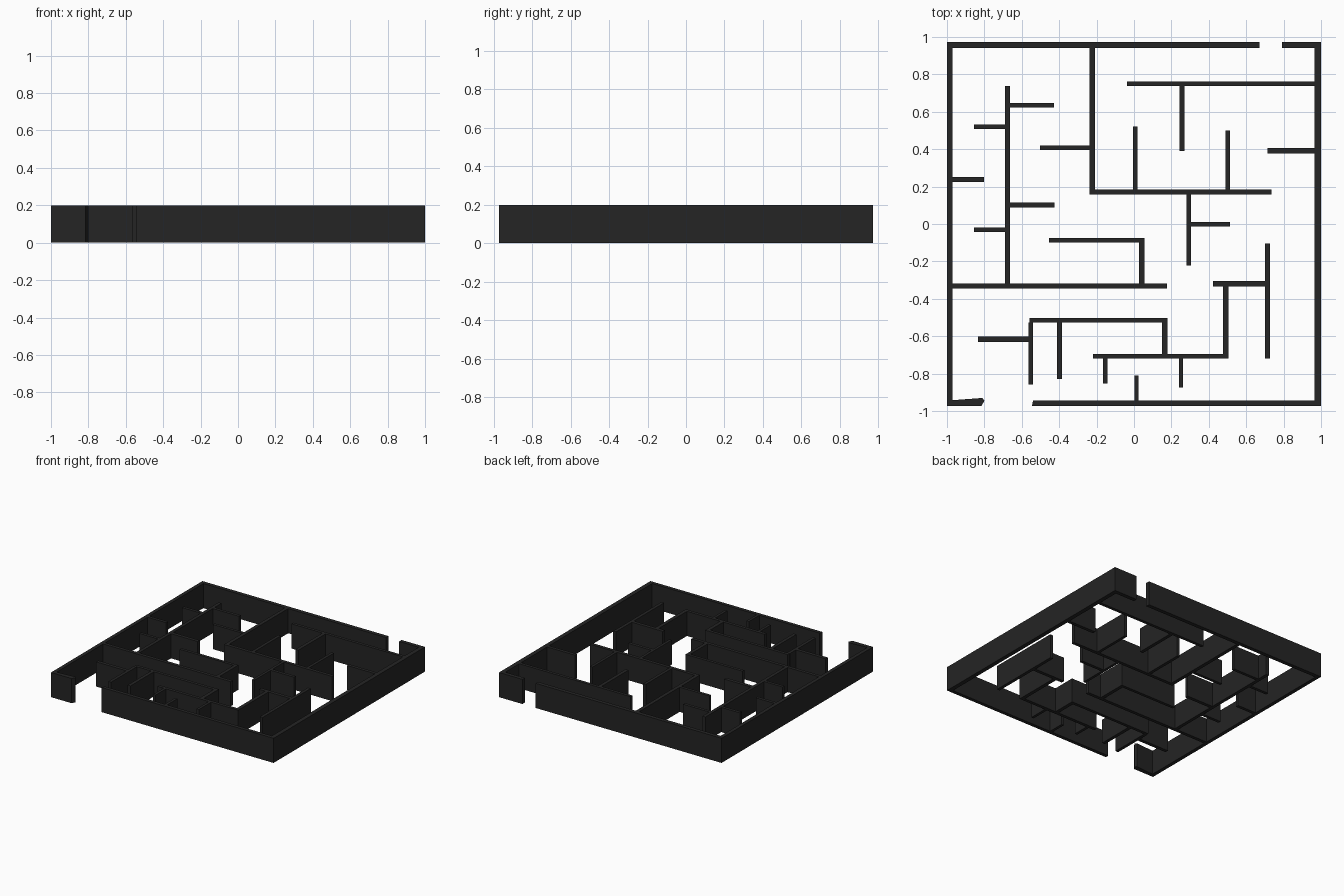
import bpy
import bmesh

HEIGHT = 0.2
mat = bpy.data.materials.new("charcoal")
mat.diffuse_color = (0.018, 0.018, 0.018, 1)


def extrude_outlines(name, outlines):
    """Extrude closed floor-plan outlines (counter-clockwise) into walls."""
    bm = bmesh.new()
    for pts in outlines:
        low = [bm.verts.new((x, y, 0)) for x, y in pts]
        top = [bm.verts.new((x, y, HEIGHT)) for x, y in pts]
        bm.faces.new(low[::-1])
        bm.faces.new(top)
        n = len(pts)
        for i in range(n):
            j = (i + 1) % n
            bm.faces.new((low[i], low[j], top[j], top[i]))
    mesh = bpy.data.meshes.new(name)
    bm.to_mesh(mesh)
    bm.free()
    mesh.materials.append(mat)
    obj = bpy.data.objects.new(name, mesh)
    bpy.context.collection.objects.link(obj)
    return obj


def walls(name, rects):
    """Each wall is x0, x1, y0, y1; neighbours butt against each other."""
    return extrude_outlines(name, [
        [(x0, y0), (x1, y0), (x1, y1), (x0, y1)] for x0, x1, y0, y1 in rects])


# Outer wall with a gap for entrance and exit
extrude_outlines("outer_wall", [[
    (-0.545, -0.972), (1, -0.972), (1, 0.972), (0.79, 0.972), (0.79, 0.94),
    (0.965, 0.94), (0.965, -0.943), (-0.54, -0.943)],
    [(0.67, 0.94), (0.67, 0.972), (-1, 0.972), (-1, -0.972), (-0.815, -0.972),
     (-0.80, -0.945), (-0.81, -0.93), (-0.97, -0.942), (-0.97, 0.94)]])

# Upper left passages
walls("upper_left_walls", [
    (-0.69, -0.663, -0.318, 0.737),
    (-0.663, -0.428, 0.623, 0.648),
    (-0.856, -0.69, 0.507, 0.532),
    (-0.503, -0.237, 0.396, 0.42),
    (-0.97, -0.802, 0.224, 0.25),
    (-0.663, -0.424, 0.088, 0.116),
    (-0.856, -0.69, -0.042, -0.018),
    (-0.455, 0.056, -0.098, -0.074),
    (0.028, 0.056, -0.318, -0.098),
    (-0.97, 0.176, -0.345, -0.318)])

# Upper right passages
walls("upper_right_walls", [
    (-0.237, -0.208, 0.185, 0.94),
    (-0.237, 0.735, 0.158, 0.185),
    (-0.037, 0.965, 0.737, 0.762),
    (0.242, 0.27, 0.39, 0.737),
    (-0.005, 0.02, 0.185, 0.522),
    (0.489, 0.512, 0.185, 0.50),
    (0.715, 0.965, 0.378, 0.405),
    (0.282, 0.304, -0.222, 0.158),
    (0.304, 0.512, -0.014, 0.012)])

# Lower passages
walls("lower_walls", [
    (-0.56, 0.18, -0.527, -0.502),
    (-0.565, -0.54, -0.857, -0.527),
    (-0.413, -0.386, -0.828, -0.527),
    (-0.834, -0.565, -0.63, -0.602),
    (0.15, 0.18, -0.694, -0.527),
    (-0.22, 0.506, -0.72, -0.694),
    (-0.165, -0.143, -0.853, -0.72),
    (0.24, 0.262, -0.875, -0.72),
    (0.002, 0.024, -0.943, -0.81),
    (0.477, 0.506, -0.694, -0.333),
    (0.423, 0.70, -0.333, -0.305),
    (0.70, 0.726, -0.72, -0.103)])
